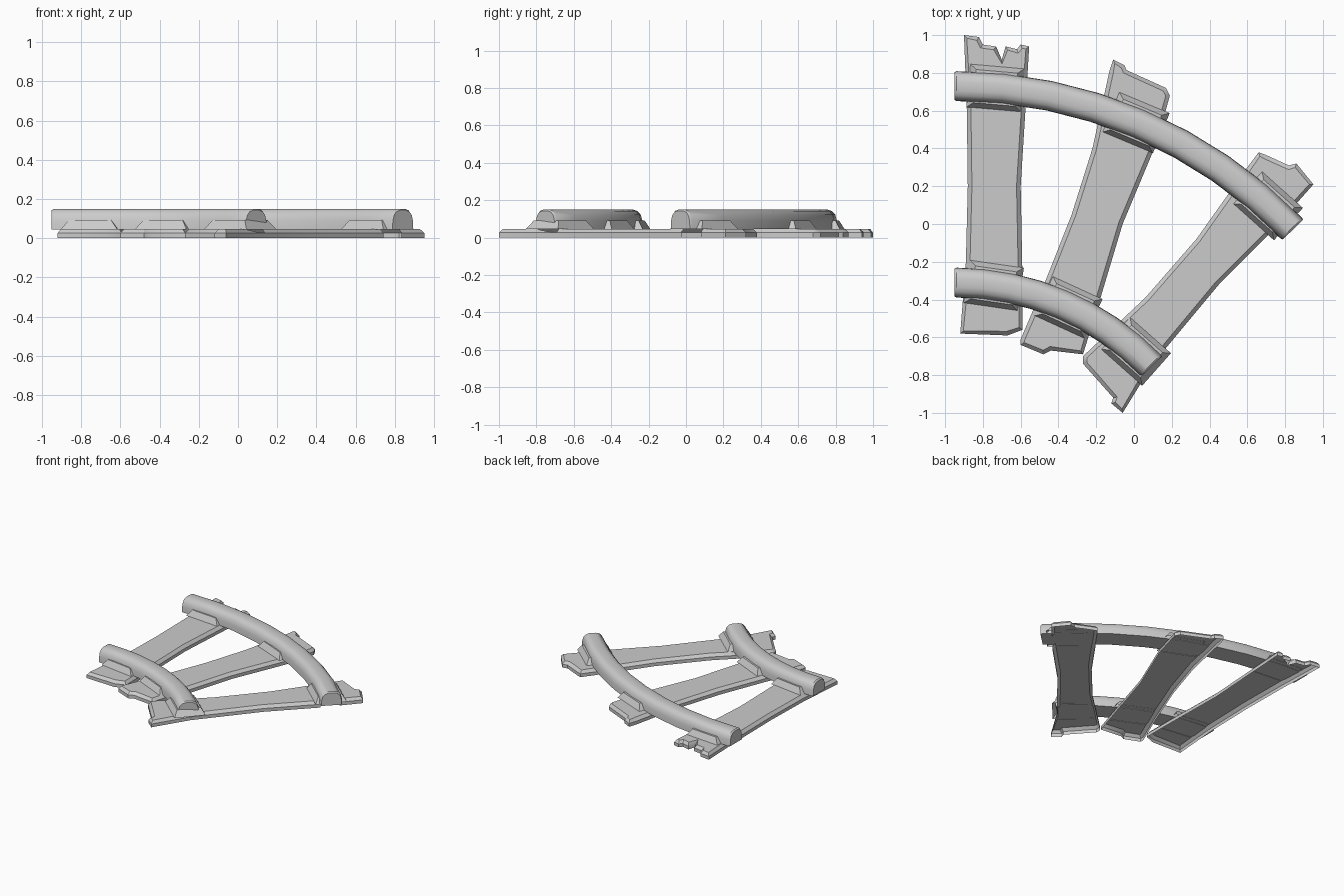
import bpy, bmesh, math
from mathutils import Vector, Matrix

if "Cube" in bpy.data.objects:
    bpy.data.objects.remove(bpy.data.objects["Cube"])

# Common centre of both curved rails
CX, CY, SWEEP = -0.95, -1.76, math.radians(46)
R_OUT, R_IN = 2.49, 1.45


def finish(bm, name, angle=35):
    me = bpy.data.meshes.new(name)
    bm.to_mesh(me)
    bm.free()
    ob = bpy.data.objects.new(name, me)
    bpy.context.collection.objects.link(ob)
    bpy.ops.object.select_all(action='DESELECT')
    ob.select_set(True)
    bpy.context.view_layer.objects.active = ob
    bpy.ops.object.shade_smooth_by_angle(angle=math.radians(angle))
    return ob


def on_arc(r, a):
    """Frame on the arc: local x follows the rail, local y points outward."""
    p = Vector((CX + r * math.sin(a), CY + r * math.cos(a), 0))
    return Matrix.Translation(p) @ Matrix.Rotation(-a, 4, 'Z')


def taper_box(bm, mat, bottom, top, z0, z1):
    """Box whose half sizes differ at the bottom and the top."""
    verts = bmesh.ops.create_cube(bm, size=2)['verts']
    for v in verts:
        hx, hy = top if v.co.z > 0 else bottom
        v.co = mat @ Vector((v.co.x * hx, v.co.y * hy, z1 if v.co.z > 0 else z0))


# Rails: rounded profile swept along an arc, with slightly softened ends
half = [(0.079, 0.045), (0.077, 0.09), (0.068, 0.122), (0.05, 0.142), (0.024, 0.15)]
profile = half + [(-y, z) for y, z in reversed(half)]


def rail(name, r, steps=8):
    e = 0.010 / r
    stations = [(0, 0.93)] + [(e + (SWEEP - 2 * e) * i / steps, 1) for i in range(steps + 1)] + [(SWEEP, 0.93)]
    bm = bmesh.new()
    rings = []
    for a, s in stations:
        m = on_arc(r, a)
        rings.append([bm.verts.new(m @ Vector((0, y * s, 0.045 + (z - 0.045) * s))) for y, z in profile])
    n = len(profile)
    for p, q in zip(rings, rings[1:]):
        for i in range(n):
            bm.faces.new((p[i], p[(i + 1) % n], q[(i + 1) % n], q[i]))
    bm.faces.new(rings[0])
    bm.faces.new(rings[-1])
    bmesh.ops.recalc_face_normals(bm, faces=bm.faces)
    finish(bm, name)


rail("outer_rail", R_OUT)
rail("inner_rail", R_IN)

# Broken plank outlines, as seen from above
planks = [
    [(-.90, 1.0), (-.82, .99), (-.80, .95), (-.73, .94), (-.70, .87), (-.68, .94), (-.62, .925), (-.60, .95),
     (-.555, .94), (-.575, .60), (-.60, .2), (-.59, -.3), (-.59, -.56), (-.67, -.59), (-.92, -.58),
     (-.89, -.2), (-.88, .2), (-.885, .6)],
    [(-.13, .81), (-.11, .87), (-.05, .84), (-.04, .815), (.17, .72), (.19, .68), (.12, .43), (-.06, 0),
     (-.18, -.4), (-.27, -.69), (-.44, -.67), (-.48, -.69), (-.60, -.64), (-.60, -.61), (-.48, -.33),
     (-.33, .05), (-.22, .4)],
    [(.60, .30), (.66, .38), (.70, .365), (.82, .31), (.86, .32), (.95, .21), (.72, -.05), (.45, -.32),
     (.10, -.74), (-.06, -1.0), (-.12, -.95), (-.11, -.92), (-.27, -.74), (-.27, -.70), (.06, -.39), (.33, -.08)],
]
# Angles along the arc where each plank meets the outer and inner rail
crossings = [(5, 8.2), (22.7, 24.6), (41.8, 41.5)]

for k, (outline, angles) in enumerate(zip(planks, crossings), 1):
    frames = [on_arc(r, math.radians(a)) for r, a in zip((R_OUT, R_IN), angles)]

    # Plank body with sloped upper edges
    bm = bmesh.new()
    base = bm.faces.new([bm.verts.new((x, y, 0)) for x, y in outline])
    base.normal_update()
    if base.normal.z < 0:
        base.normal_flip()
    top = bmesh.ops.extrude_face_region(bm, geom=[base], use_keep_orig=True)['geom']
    for v in top:
        if isinstance(v, bmesh.types.BMVert):
            v.co.z = 0.026
    face = [f for f in top if isinstance(f, bmesh.types.BMFace)][0]
    bmesh.ops.recalc_face_normals(bm, faces=bm.faces)
    bmesh.ops.inset_individual(bm, faces=[face], thickness=0.022, depth=0.021, use_even_offset=False)
    plank = finish(bm, f"plank_{k}")

    # Openings under the rails
    bm = bmesh.new()
    for m in frames:
        taper_box(bm, m, (0.105, 0.07), (0.105, 0.07), -0.05, 0.1)
    cutter = finish(bm, "slot_cutter")
    cutter.hide_render = True
    mod = plank.modifiers.new("slots", 'BOOLEAN')
    mod.operation, mod.object, mod.solver = 'DIFFERENCE', cutter, 'EXACT'
    mesh = bpy.data.meshes.new_from_object(plank.evaluated_get(bpy.context.evaluated_depsgraph_get()))
    bpy.data.objects.remove(cutter)
    bpy.data.objects.remove(plank)

    # Keep only the hollow shell: drop the underside and the slot walls
    bm = bmesh.new()
    bm.from_mesh(mesh)
    drop = []
    for f in bm.faces:
        c = f.calc_center_median()
        wall = abs(f.normal.z) < 0.1 and any(
            abs((m.inverted() @ c).x) < 0.107 and abs((m.inverted() @ c).y) < 0.072 for m in frames)
        if wall or max(v.co.z for v in f.verts) < 0.001:
            drop.append(f)
    bmesh.ops.delete(bm, geom=drop, context='FACES')
    finish(bm, f"plank_{k}", 50)

    # Chairs: tapered seats that hold the rails
    bm = bmesh.new()
    for m in frames:
        taper_box(bm, m, (0.145, 0.115), (0.11, 0.088), 0.045, 0.092)
    bmesh.ops.delete(bm, geom=[f for f in bm.faces if max(v.co.z for v in f.verts) < 0.05], context='FACES')
    finish(bm, f"rail_chairs_{k}")
